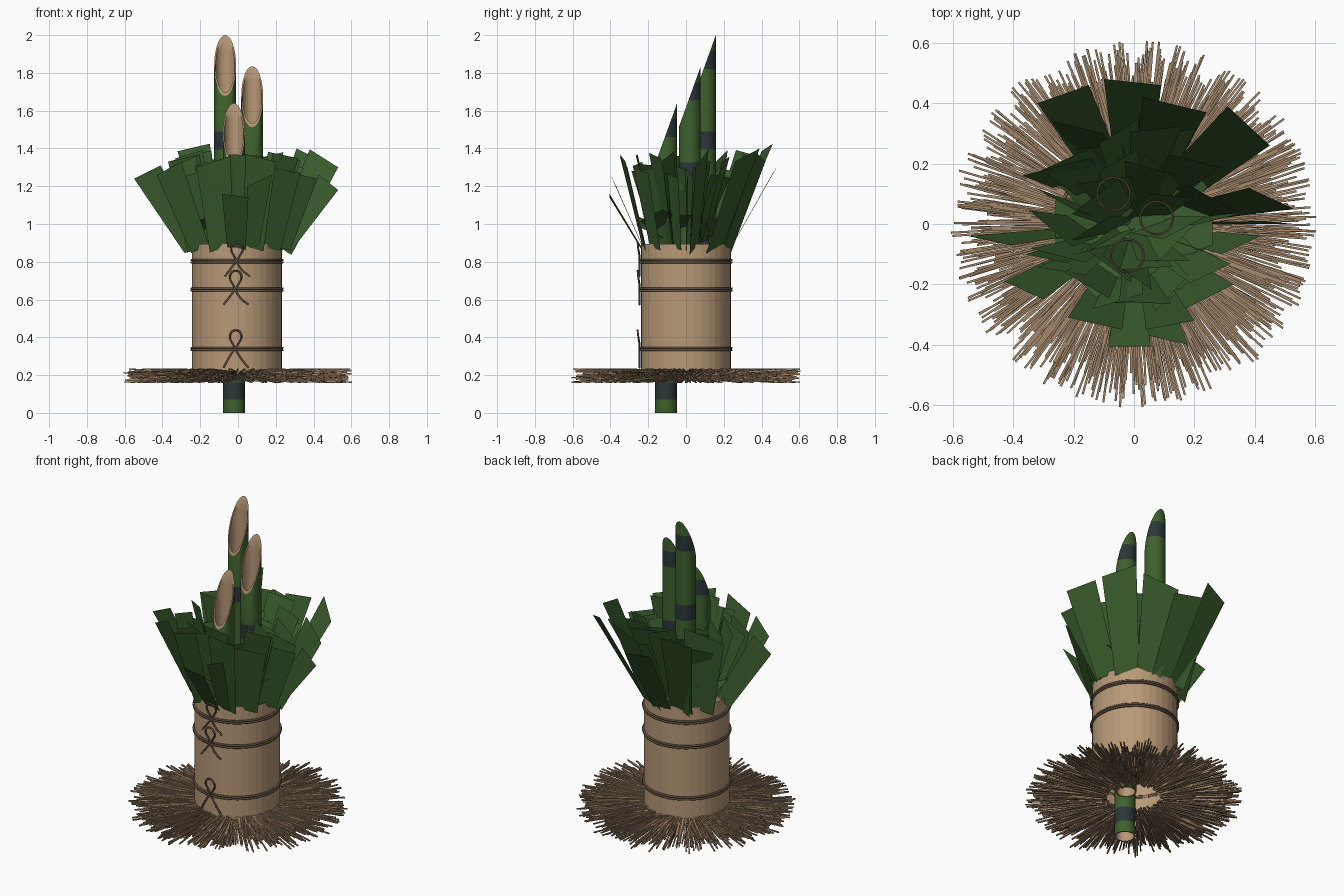
import bpy, bmesh, math, random
from mathutils import Vector

if "Cube" in bpy.data.objects:
    bpy.data.objects.remove(bpy.data.objects["Cube"])
random.seed(4)
U = random.uniform


def mat(name, c):
    m = bpy.data.materials.new(name)
    m.diffuse_color = (*c, 1)
    m.use_nodes = True
    m.node_tree.nodes["Principled BSDF"].inputs["Base Color"].default_value = m.diffuse_color
    return m


GREEN = mat("bamboo green", (0.048, 0.120, 0.026))
NAVY = mat("dark node band", (0.025, 0.037, 0.040))
PALE = mat("bamboo inside", (0.47, 0.31, 0.18))
LEAF = mat("leaf green", (0.042, 0.110, 0.026))
MATTING = mat("woven tan", (0.48, 0.32, 0.185))
STRAW = mat("straw brown", (0.38, 0.25, 0.15))
ROPE = mat("rope brown", (0.14, 0.095, 0.062))


def make(name, bm, mats, smooth=False):
    me = bpy.data.meshes.new(name)
    bm.to_mesh(me)
    bm.free()
    ob = bpy.data.objects.new(name, me)
    bpy.context.collection.objects.link(ob)
    for m in mats:
        me.materials.append(m)
    if smooth:
        bpy.context.view_layer.objects.active = ob
        ob.select_set(True)
        bpy.ops.object.shade_smooth_by_angle(angle=math.radians(40))
        ob.select_set(False)
    return ob


# Hollow bamboo stalk with a slanted mouth and dark node bands
def stalk(name, cx, cy, top, r=0.058, n=28):
    bm = bmesh.new()
    z0 = top - 1.64
    bands = [(0.07, 0.16), (0.52, 0.61), (1.035, 1.13), (1.46, 1.555)]

    def ring(rad, z):
        return [bm.verts.new((cx + rad * math.cos(2 * math.pi * i / n),
                              cy + rad * math.sin(2 * math.pi * i / n), z)) for i in range(n)]
    ob_, ot, ib, it = [ring(rad, z) for rad in (r, r * 0.88) for z in (z0, top + 0.1)]
    for i in range(n):
        j = (i + 1) % n
        bm.faces.new((ob_[i], ob_[j], ot[j], ot[i])).material_index = 0
        bm.faces.new((ib[j], ib[i], it[i], it[j])).material_index = 2
        bm.faces.new((ob_[j], ob_[i], ib[i], ib[j])).material_index = 2
    # slanted cut
    bmesh.ops.bisect_plane(bm, geom=bm.verts[:] + bm.edges[:] + bm.faces[:],
                           plane_co=(cx, cy + r, top), plane_no=Vector((0, -2.78, 1)).normalized(),
                           clear_outer=True)
    rim = [e for e in bm.edges if e.is_boundary]
    for f in bmesh.ops.bridge_loops(bm, edges=rim)["faces"]:
        f.material_index = 2
    # node bands
    for z in [z for b in bands for z in b]:
        bmesh.ops.bisect_plane(bm, geom=bm.verts[:] + bm.edges[:] + bm.faces[:],
                               plane_co=(0, 0, z0 + z), plane_no=(0, 0, 1))
    for f in bm.faces:
        h = f.calc_center_median().z - z0
        if f.material_index == 0 and any(a < h < b for a, b in bands):
            f.material_index = 1
    make(name, bm, (GREEN, NAVY, PALE), True)


stalk("tall_bamboo", -0.068, 0.10, 2.0)
stalk("middle_bamboo", 0.075, 0.02, 1.835)
stalk("short_bamboo", -0.022, -0.105, 1.64)

# Open straw-mat barrel
bm = bmesh.new()
bmesh.ops.create_cone(bm, cap_ends=False, segments=36, radius1=0.238, radius2=0.238, depth=0.69)
bmesh.ops.translate(bm, verts=bm.verts, vec=(-0.005, 0, 0.55))
make("mat_barrel", bm, (MATTING,))


# Rope as a bevelled curve
def rope(name, paths, r):
    cu = bpy.data.curves.new(name, "CURVE")
    cu.dimensions = "3D"
    cu.bevel_depth = r
    cu.bevel_resolution = 1
    cu.resolution_u = 5
    for pts, cyc in paths:
        sp = cu.splines.new("BEZIER")
        sp.bezier_points.add(len(pts) - 1)
        for b, p in zip(sp.bezier_points, pts):
            b.co = p
            b.handle_left_type = b.handle_right_type = "AUTO"
        sp.use_cyclic_u = cyc
    cu.materials.append(ROPE)
    ob = bpy.data.objects.new(name, cu)
    bpy.context.collection.objects.link(ob)


for k, (z, dx, low) in enumerate(((0.338, -0.012, 0.10), (0.653, -0.012, 0.08), (0.803, -0.005, 0.08))):
    hoops = []
    for dz in (-0.006, 0.006):
        hoops.append(([(-0.005 + 0.241 * math.cos(a * math.pi / 8), 0.241 * math.sin(a * math.pi / 8), z + dz)
                       for a in range(16)], True))
    rope(f"rope_hoop_{k + 1}", hoops, 0.006)
    y = -0.246
    bow = [(dx - 0.065, y, z - low), (dx - 0.03, y, z - 0.035), (dx + 0.012, y, z + 0.025),
           (dx + 0.03, y - 0.008, z + 0.075), (dx, y - 0.01, z + 0.1), (dx - 0.03, y - 0.008, z + 0.075),
           (dx - 0.012, y, z + 0.02), (dx + 0.025, y, z - 0.045), (dx + 0.068, y, z - low)]
    rope(f"rope_bow_{k + 1}", [(bow, False)], 0.005)

# Skirt of radiating straw
bm = bmesh.new()
COUNT = 900
for i in range(COUNT):
    a = 2 * math.pi * i / COUNT + U(-0.01, 0.01)
    b = a + U(-0.09, 0.09)
    r0, L, z = U(0.15, 0.2), 0.47 + 0.14 * U(0, 1) ** 1.3, U(0.175, 0.222)
    p = Vector((r0 * math.cos(a), r0 * math.sin(a), z))
    q = Vector((L * math.cos(b), L * math.sin(b), min(0.232, max(0.162, z + U(-0.035, 0.035)))))
    s = Vector((-math.sin(a), math.cos(a), 0)) * 0.0035
    u = Vector((0, 0, 0.0035))
    e0, e1 = [[bm.verts.new(c + o) for o in (s + u, u - s, -s - u, s - u)] for c in (p, q)]
    for j in range(4):
        m = (j + 1) % 4
        bm.faces.new((e0[j], e0[m], e1[m], e1[j]))
    bm.faces.new(e0[::-1])
    bm.faces.new(e1)
bmesh.ops.recalc_face_normals(bm, faces=bm.faces)
make("straw_skirt", bm, (STRAW,))

# Outer leaf cards, each given by its two top corners
TIPS = [(-.55, -.04, 1.24, -.41, -.07, 1.31), (-.43, -.19, 1.26, -.30, -.25, 1.33),
        (-.22, -.31, 1.30, -.04, -.35, 1.36), (.04, -.35, 1.37, .20, -.32, 1.33),
        (.05, -.37, 1.20, .18, -.40, 1.26), (.17, -.28, 1.30, .33, -.20, 1.27),
        (.29, -.10, 1.27, .42, -.04, 1.24), (.43, .01, 1.26, .53, .00, 1.18),
        (.38, .12, 1.395, .53, .05, 1.30), (.31, .39, 1.40, .45, .26, 1.33),
        (.03, .42, 1.33, .24, .37, 1.38), (-.10, .48, 1.30, .09, .46, 1.27),
        (-.32, .40, 1.385, -.15, .46, 1.425), (-.37, .16, 1.33, -.14, .22, 1.39),
        (-.27, .34, 1.30, -.10, .30, 1.35), (-.36, -.10, 1.30, -.22, -.13, 1.36),
        (-.085, -.405, 1.16, .055, -.405, 1.14)]
bm = bmesh.new()
for t in TIPS:
    p, q = Vector(t[:3]), Vector(t[3:])
    mid = (p + q) / 2
    base = Vector((mid.x, mid.y, 0)).normalized() * 0.235
    base.z = 0.87
    w = (q - p) * 0.35
    bm.faces.new([bm.verts.new(v) for v in (base - w, base + w, q, p)])
# Inner ring and a core of leaf cards that fill the middle
for count, r0, rx, ry, ztop in ((18, 0.14, 0.30, 0.27, 1.31), (14, 0.04, 0.16, 0.17, 1.24)):
    for i in range(count):
        a = 2 * math.pi * (i + U(-0.25, 0.25)) / count
        c, s = math.cos(a), math.sin(a)
        back = 0.05 if s > 0 else 0
        base = Vector((r0 * c, r0 * s, U(0.83, 0.92)))
        k = U(0.88, 1.06)
        tip = Vector((rx * k * c, (ry + back) * k * s, ztop + U(-0.07, 0.07)))
        d = (tip - base).normalized()
        yaw = U(-0.65, 0.65) - 0.5 * c * s
        w = Vector((math.cos(yaw), math.sin(yaw), 0))
        w = (w - d * w.dot(d)).normalized()
        w0, w1 = U(0.045, 0.06), U(0.075, 0.105)
        bm.faces.new([bm.verts.new(v) for v in
                      (base - w * w0, base + w * w0, tip + w * w1, tip - w * w1)])
# low leaves lying across the mouth of the barrel
for i in range(8):
    a = i * math.pi / 4
    o = Vector((0.09 * math.cos(a), 0.09 * math.sin(a), U(0.88, 0.98)))
    d = Vector((math.cos(a) * 0.17, math.sin(a) * 0.17, 0.08))
    w = Vector((-math.sin(a), math.cos(a), U(-0.4, 0.4))) * 0.085
    bm.faces.new([bm.verts.new(v) for v in (o - d * 0.6 - w, o - d * 0.6 + w, o + d + w, o + d - w)])
make("leaf_cards", bm, (LEAF,))
